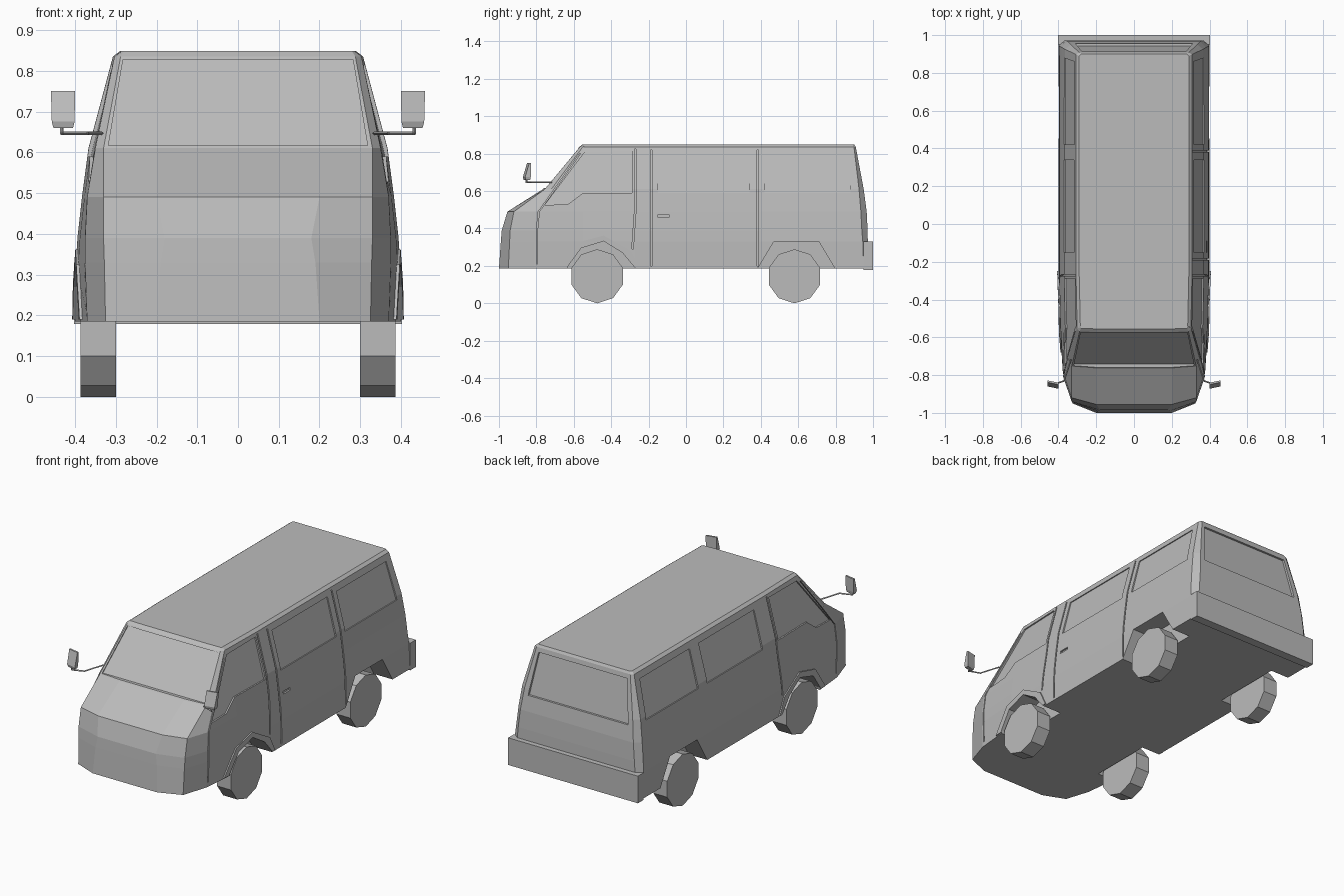
import bpy, bmesh, math
from mathutils import Vector
from mathutils.bvhtree import BVHTree

old = bpy.data.objects.get("Cube")
if old:
    bpy.data.objects.remove(old)

GREY = (0.5, 0.5, 0.5, 1)
paint = bpy.data.materials.new("plain_grey")
paint.use_nodes = True
paint.diffuse_color = GREY
paint.node_tree.nodes["Principled BSDF"].inputs["Base Color"].default_value = GREY


def finish(bm, name):
    bmesh.ops.recalc_face_normals(bm, faces=bm.faces)
    mesh = bpy.data.meshes.new(name)
    bm.to_mesh(mesh)
    obj = bpy.data.objects.new(name, mesh)
    bpy.context.collection.objects.link(obj)
    mesh.materials.append(paint)
    return obj


def loft(bm, rings, closed=True):
    """Skin matching rings of points and cap both ends."""
    rows = [[bm.verts.new(p) for p in ring] for ring in rings]
    n = len(rows[0])
    for a, b in zip(rows, rows[1:]):
        for i in range(n):
            j = (i + 1) % n
            bm.faces.new((a[i], a[j], b[j], b[i]))
    bm.faces.new(rows[0])
    bm.faces.new(rows[-1])


def cut(obj, cutter):
    mod = obj.modifiers.new("cut", 'BOOLEAN')
    mod.operation = 'DIFFERENCE'
    mod.solver = 'EXACT'
    mod.use_self = True
    mod.object = cutter
    bpy.context.view_layer.objects.active = obj
    bpy.ops.object.modifier_apply(modifier=mod.name)


def box(name, x, y, z):
    bm = bmesh.new()
    loft(bm, [[(x[0], y[0], h), (x[1], y[0], h), (x[1], y[1], h), (x[0], y[1], h)] for h in z])
    return finish(bm, name)


# Body shell: half outlines from nose to tail at rising heights
SIDE_Y = (-0.55, -0.27, 0.4)
levels = [  # height, nose points, side half-width, tail points
    (0.185, [(0.2, -1), (0.325, -0.95), (0.37, -0.81)], 0.4, [(0.4, 0.95), (0.37, 0.97)]),
    (0.33, [(0.19, -0.99), (0.328, -0.943), (0.375, -0.81)], 0.398, [(0.398, 0.945), (0.365, 0.972)]),
    (0.39, [(0.18, -0.985), (0.33, -0.94), (0.375, -0.81)], 0.394, [(0.393, 0.94), (0.36, 0.971)]),
    (0.49, [(0.2, -0.955), (0.33, -0.92), (0.37, -0.8)], 0.383, [(0.383, 0.935), (0.35, 0.966)]),
    (0.61, [(0.2, -0.765), (0.33, -0.755), (0.35, -0.72)], 0.367, [(0.366, 0.925), (0.335, 0.95)]),
    (0.835, [(0.2, -0.572), (0.288, -0.568), (0.303, -0.553)], 0.307, [(0.307, 0.898), (0.29, 0.908)]),
    (0.848, [(0.2, -0.555), (0.28, -0.553), (0.287, -0.54)], 0.29, [(0.29, 0.89), (0.28, 0.9)]),
]
bm = bmesh.new()
rings = []
for z, nose, width, tail in levels:
    half = nose + [(width - (0.006 if y < -0.5 else 0), y) for y in SIDE_Y] + tail
    rings.append([(x, y, z) for x, y in half] + [(-x, y, z) for x, y in reversed(half)])
loft(bm, rings)
bmesh.ops.recalc_face_normals(bm, faces=bm.faces)
skin = BVHTree.FromBMesh(bm)
body = finish(bm, "body_shell")
bm.free()


def on_skin(u, z, facing, offset):
    """Point on the shell seen along a direction, pushed out by an offset."""
    d = Vector(facing)
    start = Vector((0, u, z)) + d * 2 if d.x else Vector((u, 0, z)) + d * 2
    hit = skin.ray_cast(start, -d)[0]
    return hit + d * offset


def panel(bm, pts, facing, low, high):
    """Plate or recess cutter that follows the shell."""
    loft(bm, [[on_skin(u, z, facing, o) for u, z in pts] for o in (low, high)])


def seam(bm, path, facing, gap=0.008, depth=0.01):
    """Narrow groove cutter along a mostly upright path."""
    loft(bm, [[on_skin(u, z, facing, -depth), on_skin(u + gap, z, facing, -depth),
               on_skin(u + gap, z, facing, 0.03), on_skin(u, z, facing, 0.03)] for u, z in path])


# Recessed windows and door seams
RIGHT, LEFT, FRONT, BACK = (-1, 0, 0), (1, 0, 0), (0, -1, 0), (0, 1, 0)
cab_window = [(-0.755, 0.525), (-0.63, 0.53), (-0.55, 0.59), (-0.288, 0.59), (-0.288, 0.815), (-0.54, 0.81)]
bm = bmesh.new()
for facing in (RIGHT, LEFT):
    panel(bm, cab_window, facing, -0.008, 0.03)
    for y0, y1 in ((-0.15, 0.34), (0.42, 0.88)):
        panel(bm, [(y0, 0.59), (y1, 0.59), (y1 - 0.02 * (y1 > 0.5), 0.8), (y0, 0.8)], facing, -0.006, 0.03)
    seam(bm, [(-0.29, 0.29), (-0.275, 0.5), (-0.275, 0.61), (-0.275, 0.825)], facing)
    seam(bm, [(-0.8, 0.21), (-0.8, 0.39), (-0.79, 0.49), (-0.705, 0.61), (-0.57, 0.8)], facing, 0.006)
for y in (-0.19, 0.38):
    seam(bm, [(y, 0.2), (y, 0.39), (y, 0.61), (y, 0.82)], LEFT)
panel(bm, [(-0.15, 0.46), (-0.09, 0.46), (-0.09, 0.475), (-0.15, 0.475)], LEFT, -0.01, 0.03)
panel(bm, [(-0.318, 0.617), (0.318, 0.617), (0.282, 0.828), (-0.282, 0.828)], FRONT, -0.008, 0.03)
panel(bm, [(-0.31, 0.575), (0.31, 0.575), (0.275, 0.81), (-0.275, 0.81)], BACK, -0.012, 0.03)
cutter = finish(bm, "recess_cutter")
cut(body, cutter)
bpy.data.objects.remove(cutter)

# Wheel arch cutters and front arch flares
front_arch = [(-0.66, 0.1), (-0.63, 0.2), (-0.56, 0.295), (-0.44, 0.332), (-0.34, 0.27), (-0.265, 0.18), (-0.26, 0.1)]
rear_arch = [(0.34, 0.1), (0.38, 0.18), (0.47, 0.33), (0.71, 0.33), (0.8, 0.18), (0.84, 0.1)]
bm = bmesh.new()
for s in (-1, 1):
    for arch in (front_arch, rear_arch):
        loft(bm, [[(s * x, y, z) for y, z in arch] for x in (0.285, 0.5)])
arches = finish(bm, "arch_cutter")
cut(body, arches)
flare = [(-0.68, 0.19), (-0.58, 0.325), (-0.44, 0.362), (-0.295, 0.28), (-0.25, 0.19)]
for side, facing in (("right", RIGHT), ("left", LEFT)):
    bm = bmesh.new()
    panel(bm, flare, facing, -0.02, 0.007)
    cut(finish(bm, side + "_arch_flare"), arches)
bpy.data.objects.remove(arches)

# Rear bumper
box("rear_bumper", (-0.402, 0.402), (0.95, 1.0), (0.178, 0.33))

# Wheels: ten-sided, point upward
for side, s in (("left", 1), ("right", -1)):
    for end, y in (("front", -0.475), ("rear", 0.58)):
        bm = bmesh.new()
        circle = [(0.1445 * math.sin(i * math.tau / 10), 0.1445 * math.cos(i * math.tau / 10)) for i in range(10)]
        loft(bm, [[(s * x, y + a, 0.1445 + b) for a, b in circle] for x in (0.3, 0.386)])
        finish(bm, f"{side}_{end}_wheel")

    # Mirror head: wedge, deeper at the bottom
    bm = bmesh.new()
    loft(bm, [[(s * x0, f, z), (s * x1, f + 0.012, z), (s * x1, b + 0.012, z), (s * x0, b, z)]
              for x0, x1, f, b, z in ((0.405, 0.453, -0.868, -0.845, 0.66), (0.401, 0.457, -0.872, -0.842, 0.675),
                                      (0.4, 0.459, -0.85, -0.84, 0.75))])
    finish(bm, side + "_mirror_head")

    # Mirror arm: thin square rod with an elbow
    bm = bmesh.new()
    r = 0.003
    path = [(0.335, -0.72, 0.647), (0.37, -0.83, 0.647), (0.432, -0.853, 0.647), (0.432, -0.853, 0.67)]
    for a, b in zip(path, path[1:]):
        a, b = Vector((s * a[0], *a[1:])), Vector((s * b[0], *b[1:]))
        d = (b - a).normalized()
        u = d.orthogonal().normalized() * r
        v = d.cross(u)
        loft(bm, [[p + u + v, p + u - v, p - u - v, p - u + v] for p in (a - d * r, b + d * r)])
    finish(bm, side + "_mirror_arm")
